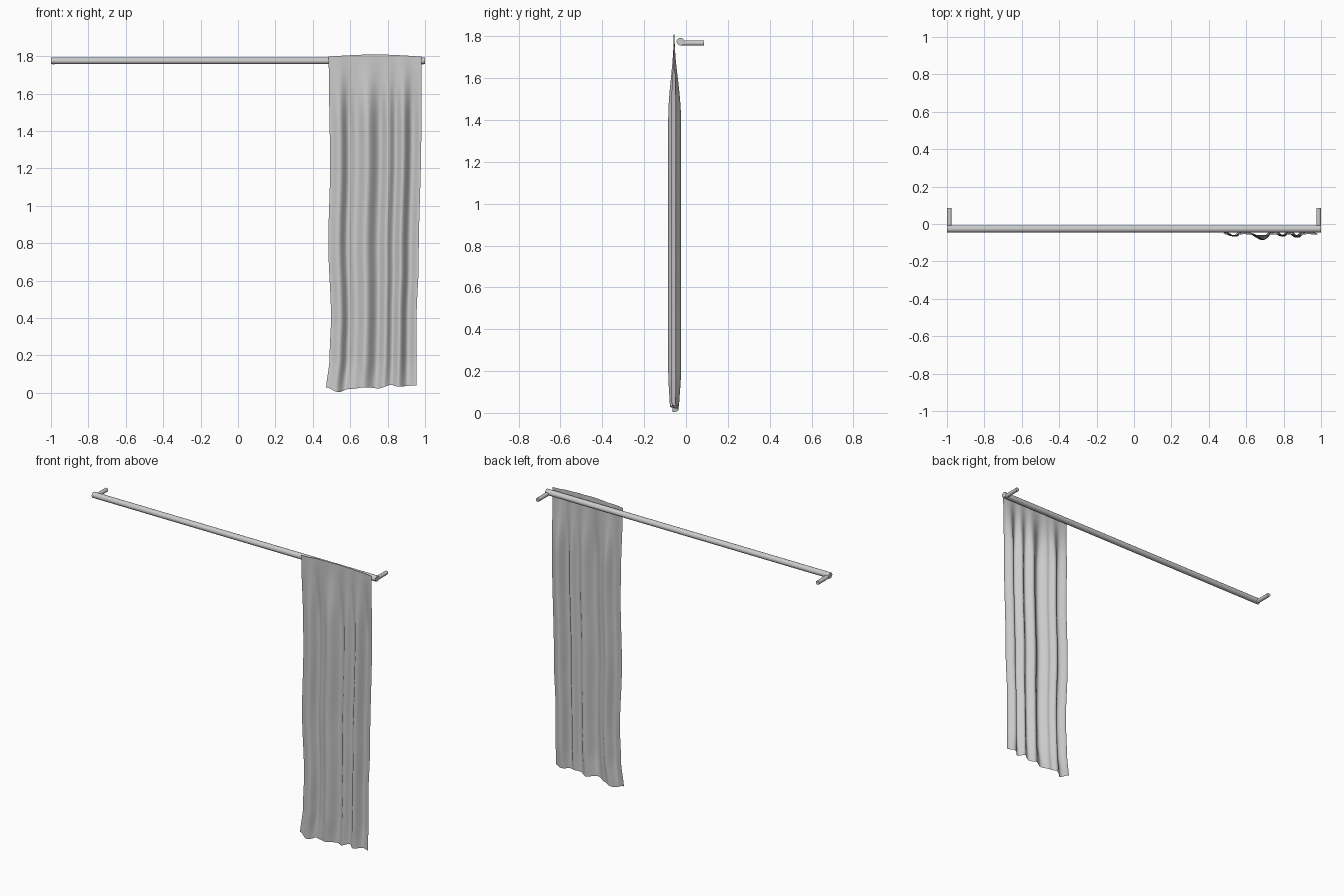
import bpy, bmesh, math
from mathutils import Vector

cube = bpy.data.objects.get("Cube")
if cube:
    bpy.data.objects.remove(cube)


def material(name, rgb):
    m = bpy.data.materials.new(name)
    m.use_nodes = True
    m.diffuse_color = (*rgb, 1)
    m.node_tree.nodes["Principled BSDF"].inputs["Base Color"].default_value = (*rgb, 1)
    return m


cloth = material("light grey cloth", (0.6, 0.6, 0.6))
metal = material("light grey metal", (0.6, 0.6, 0.6))


def finish(name, bm, mat, angle):
    mesh = bpy.data.meshes.new(name)
    bm.to_mesh(mesh)
    bm.free()
    ob = bpy.data.objects.new(name, mesh)
    bpy.context.collection.objects.link(ob)
    mesh.materials.append(mat)
    bpy.ops.object.select_all(action="DESELECT")
    ob.select_set(True)
    bpy.context.view_layer.objects.active = ob
    bpy.ops.object.shade_smooth_by_angle(angle=math.radians(angle))
    return ob


def ease(points, t):
    """Eased interpolation through (position, value) pairs."""
    if t <= points[0][0]:
        return points[0][1]
    for (a, va), (b, vb) in zip(points, points[1:]):
        if t <= b:
            k = (t - a) / (b - a)
            return va + (vb - va) * (1 - math.cos(math.pi * k)) / 2
    return points[-1][1]


# Curtain: one hanging sheet, folds grow from the flat top hem downwards
FOLDS = [(0, -.045), (.11, -.068), (.21, -.026), (.29, -.05), (.41, -.085), (.55, -.035),
         (.64, -.066), (.72, -.04), (.8, -.072), (.9, -.024), (1, -.05)]
HEM = [(0, .03), (.14, .004), (.25, .02), (.45, .03), (.58, .024), (.72, .042), (.8, .034), (1, .04)]
LEFT = [(0, .47), (.2, .49), (.4, .497), (.8, .483), (1.2, .492), (1.8, .485)]
RIGHT = [(0, .953), (.4, .955), (.7, .966), (1.4, .98), (1.8, .98)]
DEPTH = [(0, .7), (.2, 1), (1.4, 1), (1.8, .08)]
COLS, ROWS = 90, 60
bm = bmesh.new()
grid = []
for r in range(ROWS + 1):
    row = []
    for c in range(COLS + 1):
        u, v = c / COLS, r / ROWS
        low = ease(HEM, u)
        high = 1.798 + .011 * math.sin(math.pi * u)
        z = low + (high - low) * v
        left, right = ease(LEFT, z), ease(RIGHT, z)
        x = left + (right - left) * u
        y = -.057 + (ease(FOLDS, u) + .057) * ease(DEPTH, z)
        row.append(bm.verts.new((x, y, z)))
    grid.append(row)
for lower, upper in zip(grid, grid[1:]):
    for c in range(COLS):
        bm.faces.new((lower[c], lower[c + 1], upper[c + 1], upper[c]))
finish("curtain", bm, cloth, 60)


def tube(name, start, end, half_width, half_height, sides):
    """Closed tube between two points; height runs along z."""
    start, end = Vector(start), Vector(end)
    axis = (end - start).normalized()
    up = Vector((0, 0, 1))
    side = up.cross(axis)
    bm = bmesh.new()
    rings = []
    for centre in (start, end):
        ring = []
        for i in range(sides):
            a = 2 * math.pi * (i + .5) / sides
            ring.append(bm.verts.new(centre + side * math.cos(a) * half_width
                                     + up * math.sin(a) * half_height))
        rings.append(ring)
    for i in range(sides):
        j = (i + 1) % sides
        bm.faces.new((rings[0][i], rings[0][j], rings[1][j], rings[1][i]))
    bm.faces.new(rings[0])
    bm.faces.new(rings[1])
    bmesh.ops.recalc_face_normals(bm, faces=bm.faces)
    return finish(name, bm, metal, 50)


# Rod and the two arms that reach back to the wall
tube("curtain_rod", (-1, -.026, 1.775), (1, -.026, 1.775), .019, .018, 16)
for label, s in (("left", 1), ("right", -1)):
    tube(label + "_wall_arm", (s * .987, -.03, 1.768), (s * .987, .085, 1.768), .013, .013, 8)
